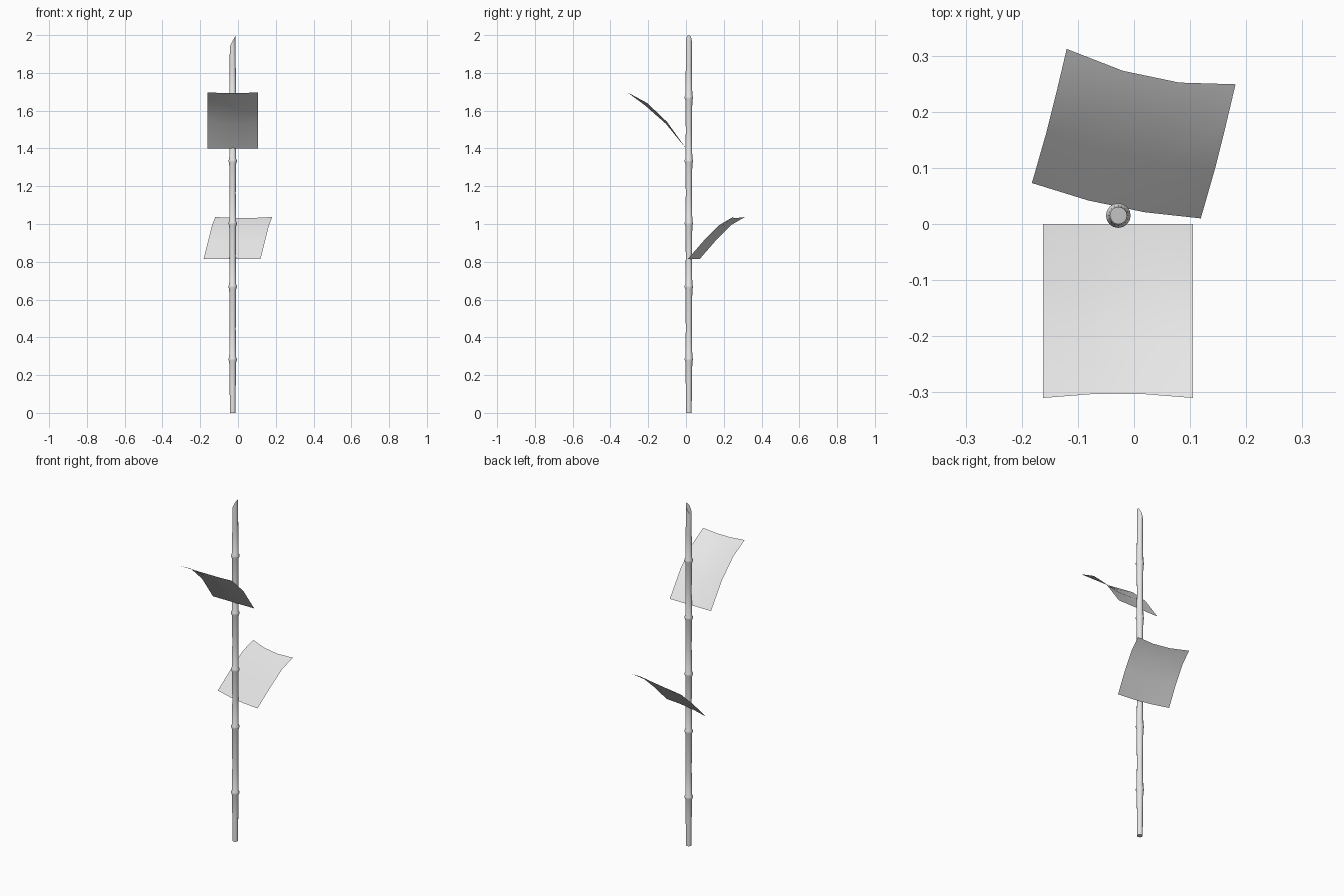
import bpy
import bmesh
import math
from mathutils import Vector

if "Cube" in bpy.data.objects:
    bpy.data.objects.remove(bpy.data.objects["Cube"], do_unlink=True)

grey = bpy.data.materials.new("pale_grey")
grey.use_nodes = True
grey.diffuse_color = (0.8, 0.8, 0.8, 1)
grey.node_tree.nodes["Principled BSDF"].inputs["Base Color"].default_value = (0.8, 0.8, 0.8, 1)


def finish(name, bm):
    mesh = bpy.data.meshes.new(name)
    bm.normal_update()
    bm.to_mesh(mesh)
    bm.free()
    mesh.materials.append(grey)
    obj = bpy.data.objects.new(name, mesh)
    bpy.context.collection.objects.link(obj)
    bpy.ops.object.select_all(action='DESELECT')
    obj.select_set(True)
    bpy.context.view_layer.objects.active = obj
    bpy.ops.object.shade_smooth_by_angle(angle=math.radians(40))
    return obj


# Stalk: stacked tapered segments with a raised ring at every joint
SIDES = 16
CENTRE = Vector((-0.028, 0.015, 0))
profile = [(0.015, 0), (0.016, 0.14)]
for joint in (0.285, 0.67, 1.005, 1.335, 1.67):
    profile += [(0.0185, joint - 0.015), (0.022, joint - 0.005),
                (0.022, joint + 0.003), (0.0185, joint + 0.01),
                (0.016, joint + 0.16)]
profile.append((0.0155, 1.97))

bm = bmesh.new()
rings = []
for i, (radius, z) in enumerate(profile):
    ring = []
    for k in range(SIDES):
        a = math.tau * k / SIDES
        # the last ring is cut on a slant, highest on the left
        slant = 0.03 * math.cos(a) if i == len(profile) - 1 else 0
        ring.append(bm.verts.new(CENTRE + Vector(
            (radius * math.cos(a), radius * math.sin(a), z + slant))))
    rings.append(ring)
for low, high in zip(rings, rings[1:]):
    for k in range(SIDES):
        n = (k + 1) % SIDES
        bm.faces.new((low[k], low[n], high[n], high[k]))
bm.faces.new(rings[0][::-1])
bm.faces.new(rings[-1])
finish("stalk", bm)


# Leaves: thin curved sheets, three panels each way, sagging between the edges
def leaf(name, rows, across, sags):
    bm = bmesh.new()
    grid = []
    for start, sag in zip(rows, sags):
        grid.append([bm.verts.new(
            Vector(start) + Vector(across) * (u / 3)
            + Vector((0, *sag)) * (1 if u in (1, 2) else 0))
            for u in range(4)])
    for a, b in zip(grid, grid[1:]):
        for u in range(3):
            bm.faces.new((a[u], a[u + 1], b[u + 1], b[u]))
    bmesh.ops.recalc_face_normals(bm, faces=bm.faces)
    if sum(f.normal.z for f in bm.faces) < 0:
        bmesh.ops.reverse_faces(bm, faces=bm.faces)
    finish(name, bm)


leaf("upper_front_leaf",
     [(-0.162, 0, 1.40), (-0.162, -0.10, 1.54),
      (-0.162, -0.205, 1.64), (-0.162, -0.31, 1.697)],
     (0.267, 0, 0),
     [(0, 0), (-0.006, -0.01), (-0.008, -0.015), (0.007, -0.004)])
leaf("lower_back_leaf",
     [(-0.182, 0.073, 0.815), (-0.157, 0.16, 0.915),
      (-0.137, 0.24, 0.995), (-0.12, 0.312, 1.037)],
     (0.301, -0.063, 0),
     [(-0.01, 0), (-0.008, -0.008), (-0.010, -0.01), (-0.018, -0.005)])
